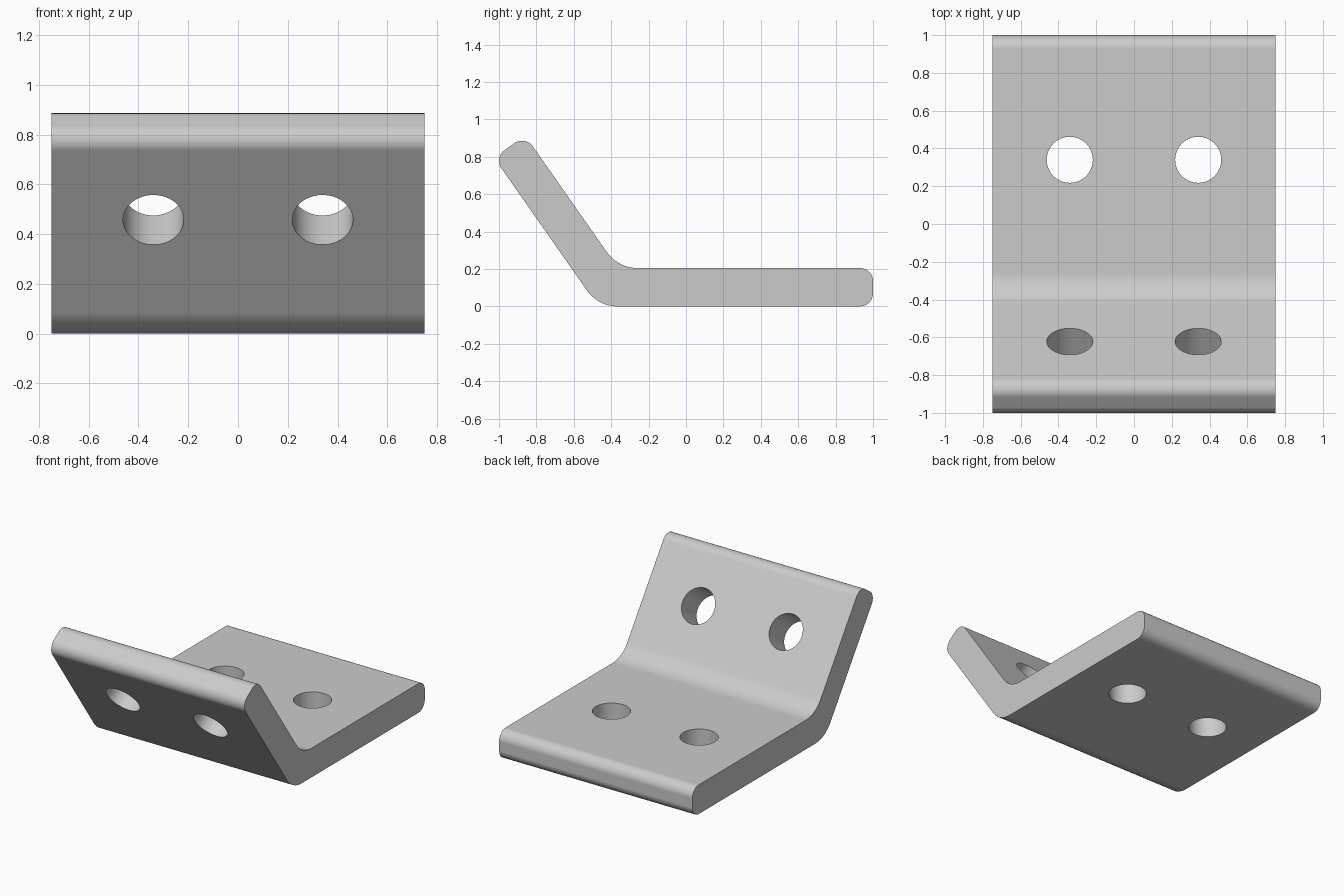
import bpy
import bmesh
import math
from mathutils import Vector, Matrix

cube = bpy.data.objects.get("Cube")
if cube:
    bpy.data.objects.remove(cube, do_unlink=True)

WIDTH = 1.5
THICK = 0.205
BEND = math.radians(55)
EDGE_R, BEND_R = 0.07, 0.2
HOLE_R, HOLE_X = 0.122, 0.34

along = Vector((-math.cos(BEND), math.sin(BEND)))    # up the tilted arm
across = Vector((math.sin(BEND), math.cos(BEND)))    # through the tilted arm


def fillet(prev, corner, nxt, radius, steps=12):
    """Points of an arc that rounds one corner of the profile."""
    a, b = (prev - corner).normalized(), (nxt - corner).normalized()
    half = a.angle(b) / 2
    centre = corner + (a + b).normalized() * radius / math.sin(half)
    start = corner + a * radius / math.tan(half) - centre
    end = corner + b * radius / math.tan(half) - centre
    arc = [start.lerp(end, i / steps).normalized() for i in range(steps + 1)]
    return [centre + direction * radius for direction in arc]


# Side profile in y and z: sharp corners with their rounding radii
outer_bend = Vector((-0.47, 0))
inner_bend = outer_bend + Vector((THICK * math.tan(BEND / 2), THICK))
outer_tip = outer_bend + along * 0.971
corners = [
    (outer_bend, BEND_R),
    (Vector((1, 0)), EDGE_R),
    (Vector((1, THICK)), EDGE_R),
    (inner_bend, BEND_R),
    (outer_tip + across * THICK, EDGE_R),
    (outer_tip, EDGE_R),
]
profile = []
for i, (point, radius) in enumerate(corners):
    following = corners[(i + 1) % len(corners)][0]
    profile += fillet(corners[i - 1][0], point, following, radius)

# Bent plate, extruded across x
bm = bmesh.new()
face = bm.faces.new([bm.verts.new((-WIDTH / 2, p.x, p.y)) for p in profile])
grown = bmesh.ops.extrude_face_region(bm, geom=[face], use_keep_orig=True)
moved = [v for v in grown["geom"] if isinstance(v, bmesh.types.BMVert)]
bmesh.ops.translate(bm, verts=moved, vec=(WIDTH, 0, 0))
bmesh.ops.recalc_face_normals(bm, faces=bm.faces)
mesh = bpy.data.meshes.new("bent_plate")
bm.to_mesh(mesh)
bm.free()
plate = bpy.data.objects.new("bent_plate", mesh)
bpy.context.collection.objects.link(plate)

# Hole cutters: a pair through the flat leg and a pair through the tilted arm
arm_mid = outer_bend + along * 0.558 + across * THICK / 2
bm = bmesh.new()
for side in (-1, 1):
    for y, z, tilt in ((0.34, THICK / 2, 0), (arm_mid.x, arm_mid.y, -BEND)):
        place = Matrix.Translation((side * HOLE_X, y, z)) @ Matrix.Rotation(tilt, 4, "X")
        bmesh.ops.create_cone(bm, cap_ends=True, segments=64, radius1=HOLE_R,
                              radius2=HOLE_R, depth=THICK * 2, matrix=place)
cut_mesh = bpy.data.meshes.new("hole_cutters")
bm.to_mesh(cut_mesh)
bm.free()
cutters = bpy.data.objects.new("hole_cutters", cut_mesh)
cutters.hide_render = True
bpy.context.collection.objects.link(cutters)

# Cut the holes, then drop the cutters
bpy.ops.object.select_all(action="DESELECT")
plate.select_set(True)
bpy.context.view_layer.objects.active = plate
cut = plate.modifiers.new("bolt_holes", "BOOLEAN")
cut.solver = "EXACT"
cut.object = cutters
bpy.ops.object.modifier_apply(modifier=cut.name)
bpy.data.objects.remove(cutters, do_unlink=True)

# Grey metal
grey = bpy.data.materials.new("plain_grey")
grey.use_nodes = True
colour = (0.6, 0.6, 0.6, 1)
grey.diffuse_color = colour
grey.node_tree.nodes["Principled BSDF"].inputs["Base Color"].default_value = colour
plate.data.materials.clear()
plate.data.materials.append(grey)

# Smooth bends and holes, crisp rims, flat large faces
bpy.ops.object.shade_smooth_by_angle(angle=math.radians(30))
weighted = plate.modifiers.new("flat_faces", "WEIGHTED_NORMAL")
weighted.keep_sharp = True
weighted.weight = 100
